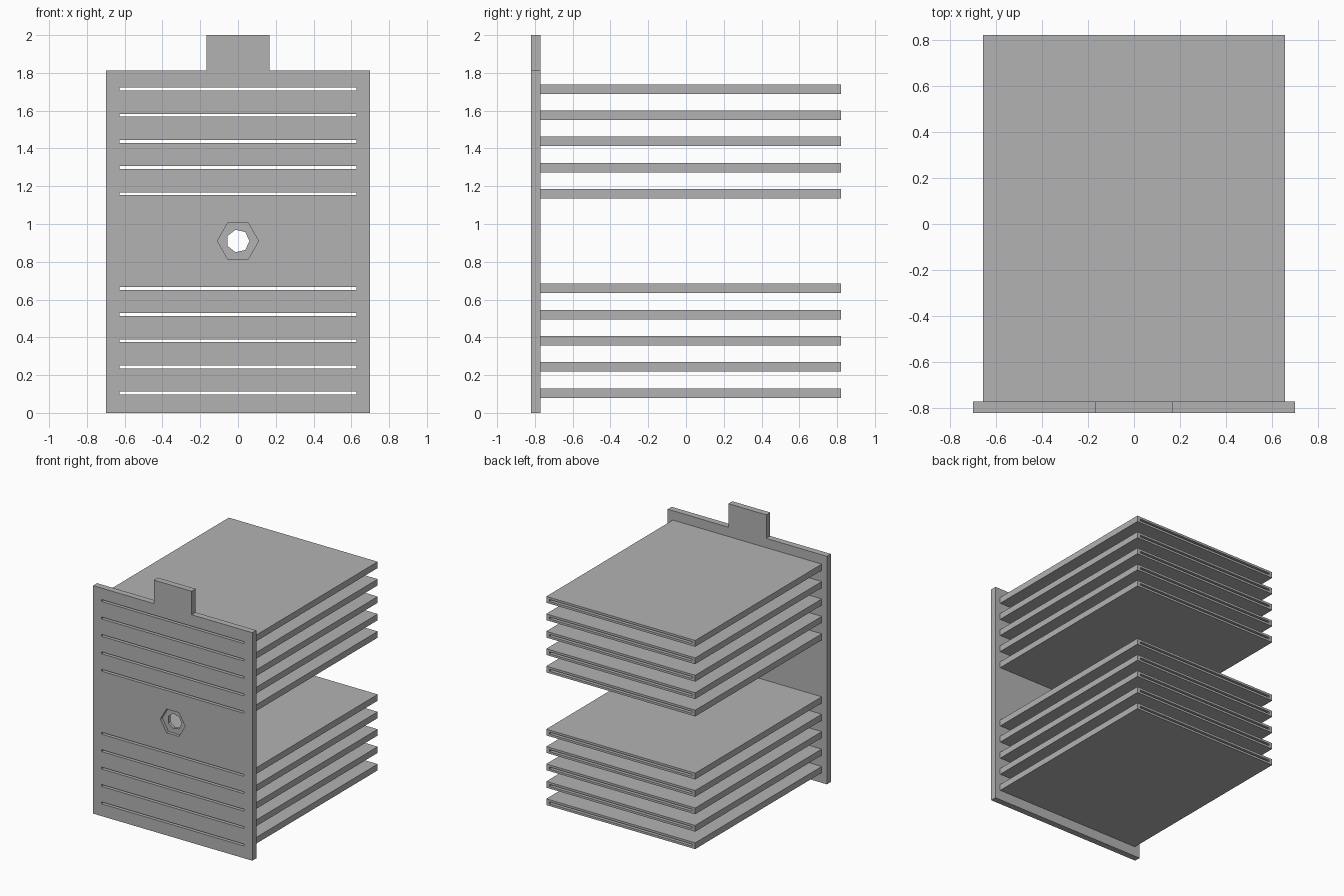
import bpy
import bmesh
from math import cos, sin, tau
from mathutils import Vector

cube = bpy.data.objects.get("Cube")
if cube:
    bpy.data.objects.remove(cube)

grey = bpy.data.materials.new("plain grey")
grey.use_nodes = True
colour = (0.45, 0.45, 0.45, 1)
grey.diffuse_color = colour
grey.node_tree.nodes["Principled BSDF"].inputs["Base Color"].default_value = colour

FRONT, PLATE_BACK, BACK = -0.82, -0.77, 0.82
PITCH = 0.1385
SLEEVE_X, SLEEVE_H = 0.655, 0.05
SLOT_X, SLOT_H = 0.627, 0.015
BORE_Z = 0.91


def prism(name, outline, y0, y1):
    """Extrude an outline of (x, z) points along y."""
    bm = bmesh.new()
    face = bm.faces.new([bm.verts.new((x, y0, z)) for x, z in outline])
    out = bmesh.ops.extrude_face_region(bm, geom=[face])
    moved = [v for v in out["geom"] if isinstance(v, bmesh.types.BMVert)]
    bmesh.ops.translate(bm, verts=moved, vec=Vector((0, y1 - y0, 0)))
    bmesh.ops.recalc_face_normals(bm, faces=bm.faces)
    mesh = bpy.data.meshes.new(name)
    bm.to_mesh(mesh)
    bm.free()
    mesh.materials.append(grey)
    obj = bpy.data.objects.new(name, mesh)
    bpy.context.collection.objects.link(obj)
    return obj


def rect(half_x, z, height):
    h = height / 2
    return [(-half_x, z - h), (half_x, z - h), (half_x, z + h), (-half_x, z + h)]


def polygon(sides, radius, z):
    return [(radius * cos(tau * i / sides), z + radius * sin(tau * i / sides))
            for i in range(sides)]


def carve(obj, cutters):
    """Subtract the cutters, bake the result and remove them."""
    for cutter in cutters:
        cutter.hide_render = True
        mod = obj.modifiers.new("cut", "BOOLEAN")
        mod.operation = "DIFFERENCE"
        mod.solver = "EXACT"
        mod.object = cutter
    graph = bpy.context.evaluated_depsgraph_get()
    mesh = bpy.data.meshes.new_from_object(obj.evaluated_get(graph))
    obj.modifiers.clear()
    obj.data = mesh
    for cutter in cutters:
        bpy.data.objects.remove(cutter)


levels = [start + i * PITCH for start in (0.105, 1.16) for i in range(5)]

# Front plate with its grip tab
half = [(0.70, 0), (0.70, 1.813), (0.167, 1.813), (0.167, 2.0)]
plate = prism("front_plate", half + [(-x, z) for x, z in reversed(half)],
              FRONT, PLATE_BACK)

# Slots, nut recess and bolt hole through the plate
cutters = [prism("slot_cutter", rect(SLOT_X, z, SLOT_H), FRONT - 0.1, PLATE_BACK + 0.1)
           for z in levels]
cutters.append(prism("recess_cutter", polygon(6, 0.109, BORE_Z), FRONT - 0.1, FRONT + 0.025))
cutters.append(prism("bore_cutter", polygon(7, 0.061, BORE_Z), FRONT - 0.1, PLATE_BACK + 0.1))
carve(plate, cutters)

# Flat hollow sleeves behind the slots
for i, z in enumerate(levels):
    sleeve = prism(f"sleeve_{i + 1}", rect(SLEEVE_X, z, SLEEVE_H), PLATE_BACK, BACK)
    carve(sleeve, [prism("sleeve_cutter", rect(SLOT_X, z, SLOT_H),
                         PLATE_BACK - 0.1, BACK + 0.1)])
